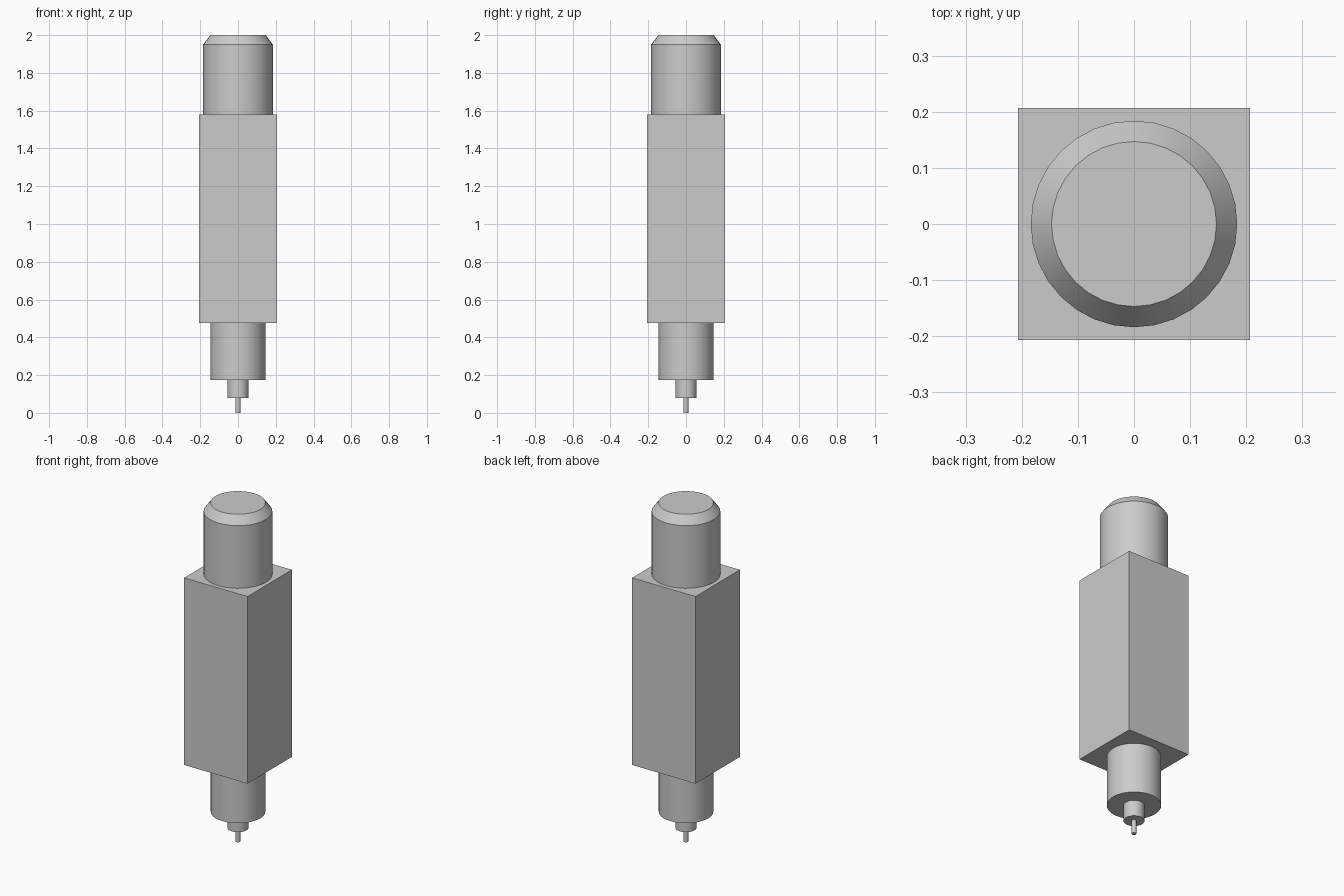
import bpy
import bmesh
from math import radians, cos, sin, tau

cube = bpy.data.objects.get("Cube")
if cube:
    bpy.data.objects.remove(cube, do_unlink=True)

# One plain grey for the whole tool
grey = bpy.data.materials.new("light grey")
grey.use_nodes = True
colour = (0.6, 0.6, 0.6, 1)
grey.diffuse_color = colour
grey.node_tree.nodes["Principled BSDF"].inputs["Base Color"].default_value = colour


def add_object(name, bm):
    bmesh.ops.recalc_face_normals(bm, faces=bm.faces)
    mesh = bpy.data.meshes.new(name)
    bm.to_mesh(mesh)
    bm.free()
    mesh.materials.append(grey)
    obj = bpy.data.objects.new(name, mesh)
    bpy.context.collection.objects.link(obj)
    return obj


def turned(name, profile, segments=32):
    """Solid of revolution from (radius, height) points, capped at both ends."""
    bm = bmesh.new()
    rings = [[bm.verts.new((r * cos(tau * i / segments), r * sin(tau * i / segments), z))
              for i in range(segments)] for r, z in profile]
    for low, high in zip(rings, rings[1:]):
        for i in range(segments):
            j = (i + 1) % segments
            bm.faces.new((low[i], low[j], high[j], high[i]))
    bm.faces.new(rings[0])
    bm.faces.new(rings[-1])
    obj = add_object(name, bm)
    bpy.ops.object.select_all(action="DESELECT")
    obj.select_set(True)
    bpy.context.view_layer.objects.active = obj
    bpy.ops.object.shade_smooth_by_angle(angle=radians(30))


# Square housing
bm = bmesh.new()
bmesh.ops.create_cube(bm, size=1)
bmesh.ops.scale(bm, vec=(0.414, 0.414, 1.105), verts=bm.verts)
bmesh.ops.translate(bm, vec=(0, 0, 1.0275), verts=bm.verts)
add_object("square_housing", bm)

# Round parts along the axis
turned("chamfered_cap", [(0.184, 1.58), (0.184, 1.95), (0.147, 2.0)])
turned("lower_barrel", [(0.146, 0.175), (0.146, 0.475)])
turned("collar", [(0.056, 0.08), (0.056, 0.175)])
turned("tip_pin", [(0.013, 0), (0.013, 0.08)])
